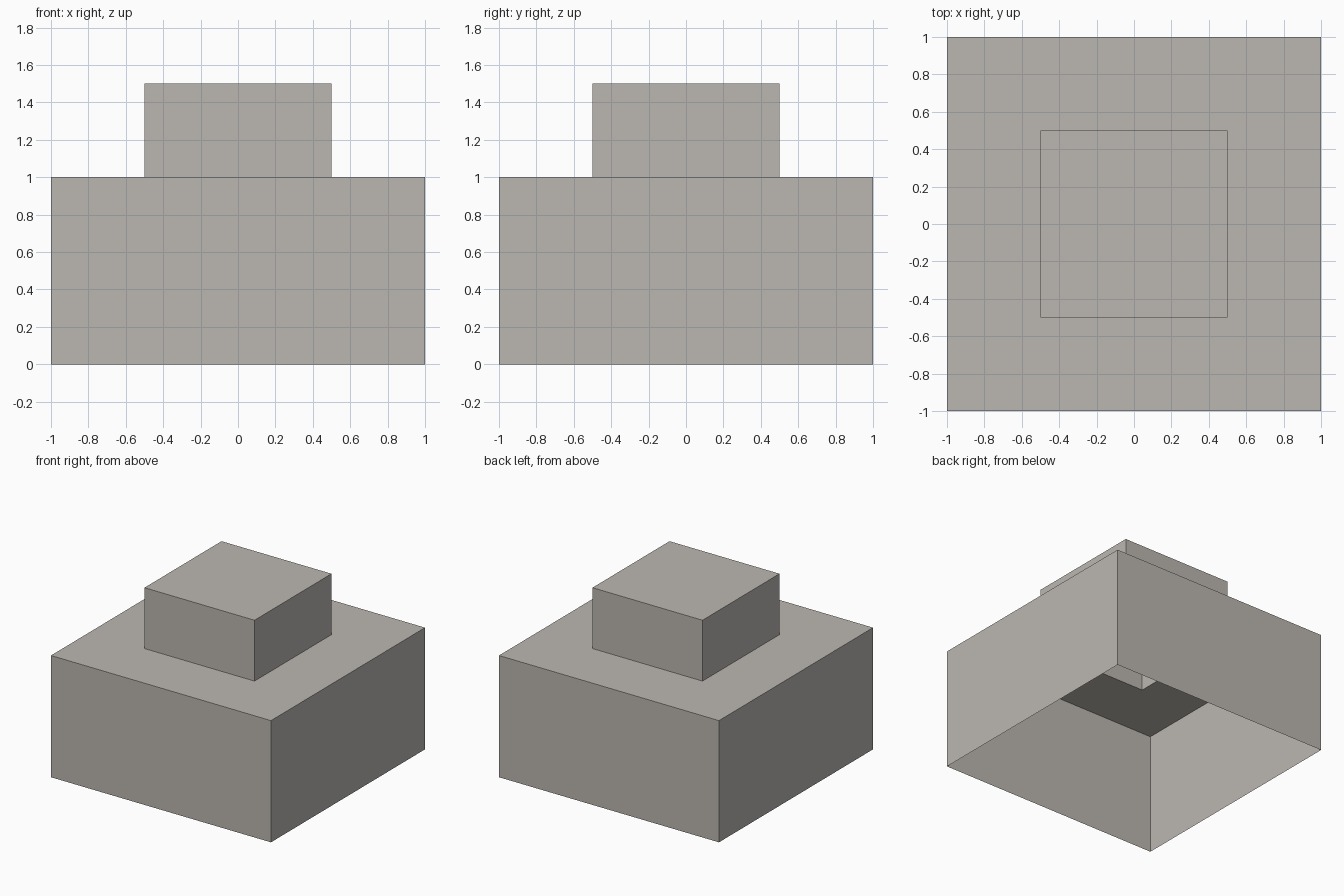
import bpy
import bmesh

if "Cube" in bpy.data.objects:
    bpy.data.objects.remove(bpy.data.objects["Cube"])

stone = bpy.data.materials.new("warm_grey")
stone.diffuse_color = (0.50, 0.475, 0.44, 1.0)
stone.use_nodes = True
stone.node_tree.nodes["Principled BSDF"].inputs["Base Color"].default_value = stone.diffuse_color


def ring(bm, half, z):
    """Square loop of vertices, counter-clockwise from above."""
    return [bm.verts.new((sx * half, sy * half, z))
            for sx, sy in ((-1, -1), (1, -1), (1, 1), (-1, 1))]


def bridge(bm, a, b):
    """Band of four faces between two square loops."""
    for i in range(4):
        j = (i + 1) % 4
        bm.faces.new((a[i], a[j], b[j], b[i]))


def shell(name, profile, capped):
    """Thin square shell following (half width, height) steps."""
    bm = bmesh.new()
    rings = [ring(bm, half, z) for half, z in profile]
    for a, b in zip(rings, rings[1:]):
        bridge(bm, a, b)
    if capped:
        bm.faces.new(rings[-1])
    mesh = bpy.data.meshes.new(name)
    bm.to_mesh(mesh)
    bm.free()
    mesh.materials.append(stone)
    obj = bpy.data.objects.new(name, mesh)
    bpy.context.collection.objects.link(obj)
    return obj


# Wide base: open underneath, with a square opening in its roof
shell("base", [(1.0, 0.0), (1.0, 1.0), (0.5, 1.0)], capped=False)

# Smaller upper block: closed on top, open down into the base
shell("upper_block", [(0.5, 1.0), (0.5, 1.5)], capped=True)
